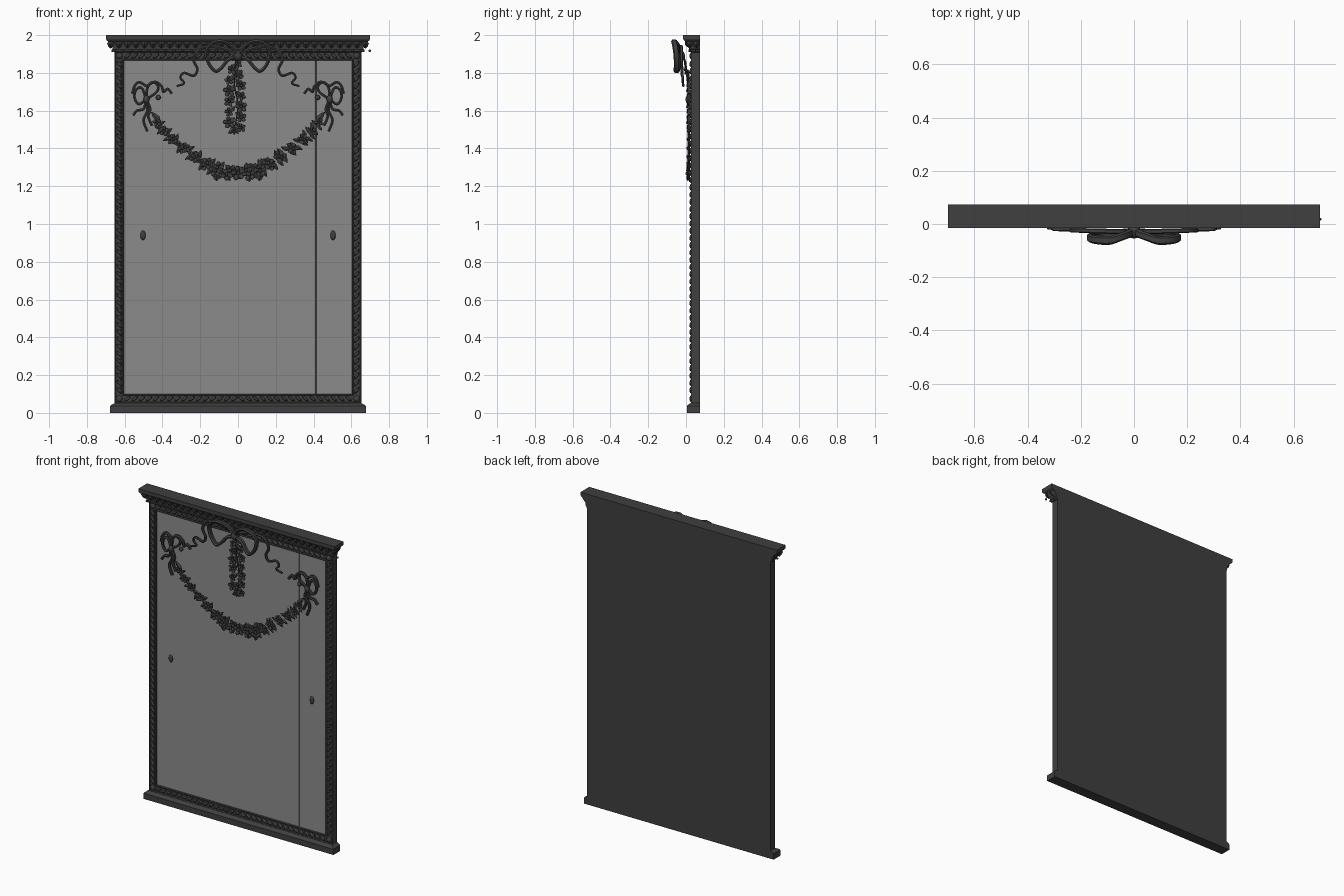
import bpy, bmesh, random
from math import pi, sin, cos, radians
from mathutils import Matrix, Vector

if "Cube" in bpy.data.objects:
    bpy.data.objects.remove(bpy.data.objects["Cube"])

random.seed(4)
FACE = Matrix.Rotation(pi / 2, 4, 'X')      # local z -> towards the front (-y)
BACK = 0.074


def material(name, v):
    m = bpy.data.materials.new(name)
    m.diffuse_color = (v, v, v, 1)
    m.use_nodes = True
    m.node_tree.nodes["Principled BSDF"].inputs["Base Color"].default_value = m.diffuse_color
    return m


DARK = material("dark_wood", 0.05)
GLASS = material("mirror_grey", 0.26)


def finish(bm, name, mat=DARK, smooth=None):
    bmesh.ops.recalc_face_normals(bm, faces=bm.faces)
    me = bpy.data.meshes.new(name)
    bm.to_mesh(me)
    bm.free()
    me.materials.append(mat)
    ob = bpy.data.objects.new(name, me)
    bpy.context.collection.objects.link(ob)
    if smooth:
        bpy.ops.object.select_all(action='DESELECT')
        ob.select_set(True)
        bpy.context.view_layer.objects.active = ob
        bpy.ops.object.shade_smooth_by_angle(angle=radians(smooth))
    return ob


def box(name, x0, x1, y0, y1, z0, z1, mat=DARK):
    bm = bmesh.new()
    bmesh.ops.create_cube(bm, size=1, matrix=Matrix.Translation(((x0 + x1) / 2, (y0 + y1) / 2, (z0 + z1) / 2))
                          @ Matrix.Diagonal((x1 - x0, y1 - y0, z1 - z0, 1)))
    return finish(bm, name, mat)


def place(x, y, z, ang=0):
    return Matrix.Translation((x, y, z)) @ FACE @ Matrix.Rotation(ang, 4, 'Z')


def blob(bm, M, sx, sy, sz):
    bmesh.ops.create_uvsphere(bm, u_segments=8, v_segments=6, radius=1, matrix=M @ Matrix.Diagonal((sx, sy, sz, 1)))


def bridge(bm, rings, cap=True, closed=False):
    n = len(rings[0])
    for a, b in zip(rings, rings[1:] + (rings[:1] if closed else [])):
        for i in range(n):
            bm.faces.new((a[i], a[(i + 1) % n], b[(i + 1) % n], b[i]))
    if cap and not closed:
        bm.faces.new(rings[0])
        bm.faces.new(rings[-1])


def moulding(name, steps):
    """Stack of rectangles: (z, overhang), flush at the back."""
    bm = bmesh.new()
    rings = []
    for z, o in steps:
        x, y = 0.652 + o, 0.026 - 0.85 * o
        rings.append([bm.verts.new(p) for p in ((-x, y, z), (x, y, z), (x, BACK, z), (-x, BACK, z))])
    bridge(bm, rings)
    return finish(bm, name)


def leaf(bm, M, l, w):
    """Pointed leaf with a raised midrib, growing along local x."""
    ring = [bm.verts.new(M @ Vector((u * l, v * w, 0))) for u, v in
            ((0, 0), (.3, -1), (.7, -.7), (1, 0), (.7, .7), (.3, 1))]
    top = bm.verts.new(M @ Vector((.4 * l, 0, .6 * w)))
    low = bm.verts.new(M @ Vector((.4 * l, 0, -.25 * w)))
    for i in range(6):
        bm.faces.new((ring[i], ring[(i + 1) % 6], top))
        bm.faces.new((ring[(i + 1) % 6], ring[i], low))


def flower(bm, x, y, z, r):
    turn = random.uniform(0, 2)
    for i in range(5):
        M = place(x, y, z, turn + i * 2 * pi / 5) @ Matrix.Translation((.6 * r, 0, 0)) @ Matrix.Rotation(-.35, 4, 'Y')
        blob(bm, M, .43 * r, .34 * r, .16 * r)
    blob(bm, place(x, y - .1 * r, z), .26 * r, .26 * r, .25 * r)


def smooth_path(pts, sub=7):
    P = [Vector(p) for p in pts]
    P = [2 * P[0] - P[1]] + P + [2 * P[-1] - P[-2]]
    out = []
    for a, b, c, d in zip(P, P[1:], P[2:], P[3:]):
        for k in range(sub):
            t = k / sub
            out.append(.5 * (2 * b + (c - a) * t + (2 * a - 5 * b + 4 * c - d) * t * t
                             + (3 * b - a - 3 * c + d) * t ** 3))
    return out + [P[-2]]


def ribbon(bm, pts, thick, wide, side=1, taper=1):
    """Flat ribbon along (x, y, z) points; thick in the face plane, wide in depth."""
    path = smooth_path([(side * x, y, z) for x, y, z in pts])
    rings = []
    for i, p in enumerate(path):
        d = path[min(i + 1, len(path) - 1)] - path[max(i - 1, 0)]
        n = Vector((-d.z, 0, d.x)).normalized()
        f = 1 + (taper - 1) * i / (len(path) - 1)
        w = Vector((0, wide * f / 2, 0))
        n = n * thick * f / 2
        rings.append([bm.verts.new(q) for q in (p - n - w * .6, p - w, p + n - w * .6,
                                                p + n + w * .6, p + w, p - n + w * .6)])
    bridge(bm, rings)


# base plinth and cornice
moulding("base", [(0, .025), (.036, .025), (.042, .02), (.046, .012), (.052, .0)])
moulding("cornice", [(1.908, 0), (1.912, .006), (1.922, .008), (1.926, .012), (1.945, .015),
                     (1.962, .028), (1.972, .043), (1.98, .048), (2.0, .048)])

# mitred frame around the mirror
bm = bmesh.new()
rings = []
for sx, sz in ((-1, -1), (1, -1), (1, 1), (-1, 1)):
    rings.append([bm.verts.new((sx * (.603 + o), y, (.10 - o) if sz < 0 else (1.865 + o))) for o, y in
                  ((0, BACK), (0, .031), (.004, .026), (.009, .031), (.042, .031), (.046, .026), (.05, .026), (.05, BACK))])
bridge(bm, rings, closed=True)
finish(bm, "frame")

# back board and the two mirror panels
box("back_board", -.604, .604, .05, BACK, .099, 1.866)
box("main_mirror_panel", -.604, .411, .035, .05, .099, 1.866, GLASS)
box("side_mirror_panel", .415, .604, .035, .05, .099, 1.866, GLASS)

# carved leaves running round the frame channel
bm = bmesh.new()
n = 46
for s in (-1, 1):
    for i in range(n):
        z = .10 + (i + .5) * 1.765 / n
        blob(bm, place(s * .628, .029, z, pi / 2 - s * .65), .021, .008, .011)
        blob(bm, place(s * .628 + .010, .029, z + .014), .005, .005, .007)
n = 32
for z in (.075, 1.89):
    for i in range(n):
        x = -.603 + (i + .5) * 1.206 / n
        blob(bm, place(x, .029, z, .65 if x < 0 else -.65), .021, .008, .011)
    for s in (-1, 1):
        blob(bm, place(s * .628, .029, z), .018, .018, .011)
finish(bm, "frame_carving", smooth=40)

# leaf-and-dart row on the cornice, front and returns
bm = bmesh.new()
for turn, xs, y in ((0, [(-15 + i) * .045 for i in range(31)], -.006),
                    (pi / 2, [.02, .055], -.689), (-pi / 2, [-.02, -.055], -.689)):
    for x in xs:
        R = Matrix.Rotation(turn, 4, 'Z')
        M = R @ Matrix.Translation((x, y, 1.972)) @ Matrix.Rotation(.5, 4, 'X') @ FACE @ Matrix.Rotation(-pi / 2, 4, 'Z')
        leaf(bm, M, .05, .018)
        blob(bm, R @ place(x + .0225 * (1 if turn == 0 else 0), y + .024, 1.917), .007, .007, .006)
finish(bm, "cornice_leaves")

# oval finger pulls
for s, side in ((-1, "left"), (1, "right")):
    bm = bmesh.new()
    bmesh.ops.create_uvsphere(bm, u_segments=20, v_segments=10, radius=1, matrix=place(s * .503, .034, .94)
                              @ Matrix.Diagonal((.014, .025, .009, 1)))
    finish(bm, side + "_pull", smooth=40)

# large ribbon bow at the top
bm = bmesh.new()
for s in (-1, 1):
    ribbon(bm, [(0, -.03, 1.89), (.04, -.045, 1.945), (.09, -.062, 1.967), (.14, -.06, 1.955), (.168, -.052, 1.91),
                (.155, -.048, 1.85), (.12, -.05, 1.81), (.09, -.045, 1.825), (.05, -.035, 1.87), (0, -.03, 1.885)],
           .018, .032, s)
    ribbon(bm, [(.015, -.03, 1.91), (.08, -.028, 1.93), (.15, -.026, 1.94), (.21, -.024, 1.92), (.235, -.024, 1.87),
                (.215, -.022, 1.82), (.235, -.02, 1.785), (.285, -.02, 1.80), (.305, -.018, 1.775),
                (.285, -.016, 1.745), (.325, -.014, 1.73)], .018, .02, s, .6)
blob(bm, place(0, -.03, 1.89), .026, .03, .025)
finish(bm, "top_bow", smooth=35)

# small bows with tails at either end of the garland
for s, side in ((-1, "left"), (1, "right")):
    bm = bmesh.new()
    y = .016
    loops = ([(.485, y, 1.66), (.51, y, 1.72), (.54, y, 1.71), (.548, y, 1.67), (.525, y, 1.635), (.485, y, 1.66)],
             [(.485, y, 1.66), (.48, y, 1.72), (.455, y, 1.75), (.425, y, 1.735), (.43, y, 1.70), (.485, y, 1.66)],
             [(.485, y, 1.73), (.44, y, 1.752), (.405, y, 1.73), (.395, y, 1.70), (.372, y, 1.715), (.35, y, 1.69)],
             [(.485, y, 1.73), (.52, y, 1.75), (.545, y, 1.735), (.56, y, 1.69)],
             [(.485, y, 1.66), (.50, y, 1.61), (.535, y, 1.60), (.555, y, 1.575)],
             [(.485, y, 1.66), (.48, y, 1.60), (.50, y, 1.55), (.48, y, 1.49)],
             [(.485, y, 1.66), (.465, y, 1.61), (.475, y, 1.57), (.455, y, 1.52)])
    for pts in loops:
        ribbon(bm, pts, .014, .018, s)
    blob(bm, place(s * .485, y - .004, 1.66), .017, .024, .015)
    blob(bm, place(s * .422, .024, 1.67), .014, .014, .011)
    finish(bm, side + "_bow", smooth=35)

# flower garland swag, largest blooms at the centre
bm = bmesh.new()
for s in (-1, 1):
    path = smooth_path([(s * x, .013, z) for x, z in
                        ((.42, 1.525), (.36, 1.46), (.27, 1.39), (.18, 1.325), (.10, 1.285), (.0, 1.262))], 3)
    for i, p in enumerate(path[:-1]):
        r = .024 + .012 * i / len(path)
        off = .014 * (-1) ** i
        flower(bm, p.x + s * off * .6, p.y, p.z + off, r)
        for a in (.9, -.7, 2.4):
            leaf(bm, place(p.x, .018, p.z, a + random.uniform(-.5, .5) + (pi if i % 2 else 0)), r * 1.7, r * .42)
    leaf(bm, place(s * .41, .014, 1.54, pi / 2 - s * -.75 - s * 1.5), .075, .016)
    leaf(bm, place(s * .12, .016, 1.27, -pi / 2 - s * .2), .045, .018)
flower(bm, 0, .01, 1.268, .038)
finish(bm, "flower_garland", smooth=35)

# flower pendant hanging from the bow
bm = bmesh.new()
ribbon(bm, [(-.01, -.01, 1.88), (-.02, .01, 1.75), (0, .014, 1.62), (-.02, .014, 1.50)], .008, .01)
for i in range(13):
    z = 1.845 - i * .028
    x = -.015 + (.032 if i > 2 else .014) * (-1) ** i
    y = .012 if z < 1.8 else -.002
    flower(bm, x, y, z, .025 + .004 * (i % 3))
    leaf(bm, place(-.015, y + .004, z, -pi / 2 - .9 * (-1) ** i), .05, .012)
for a in (-.5, 0, .5):
    leaf(bm, place(-.02, .014, 1.515, -pi / 2 + a), .045, .013)
finish(bm, "flower_pendant", smooth=35)
